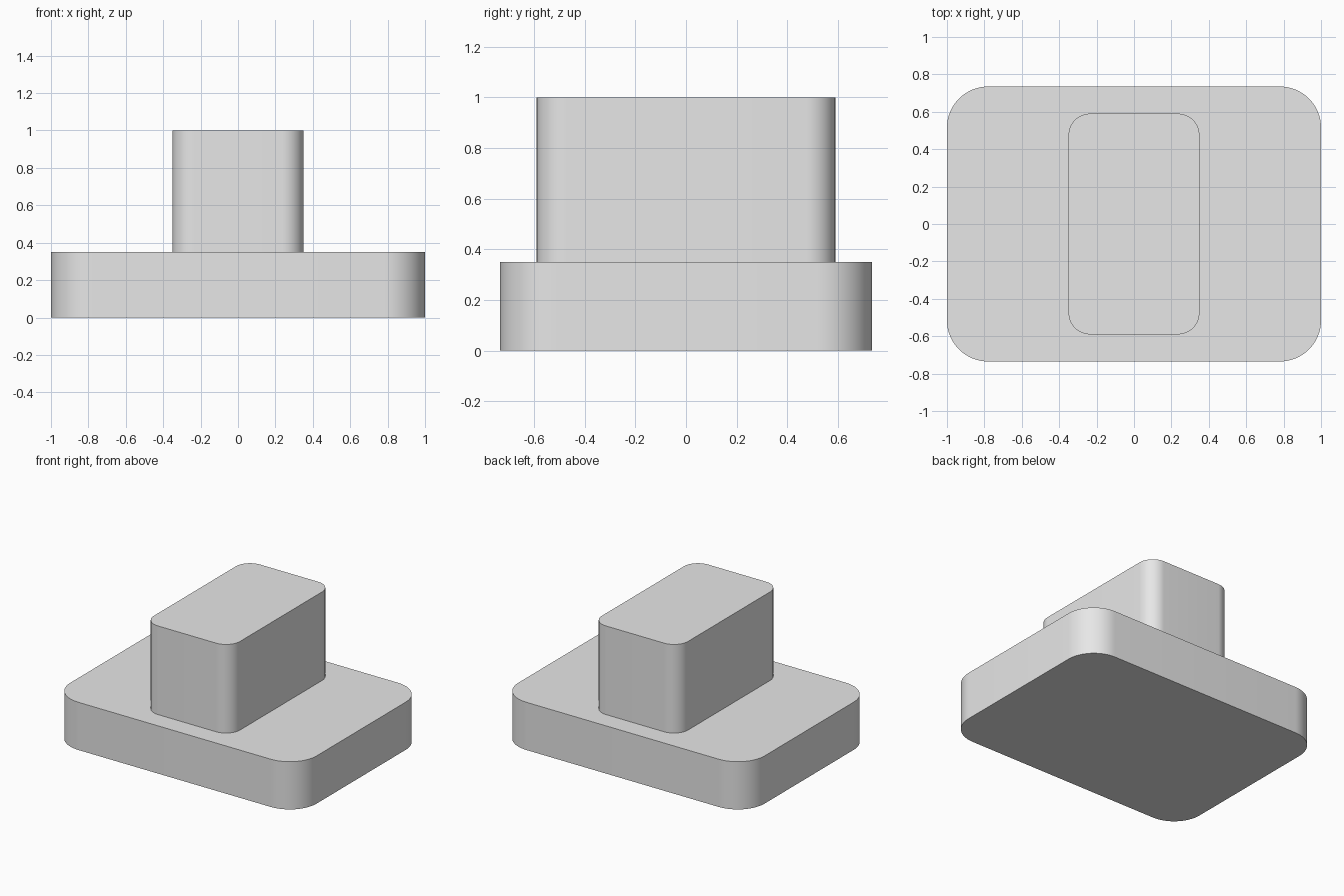
import bpy
import bmesh
from math import pi, radians, cos, sin

default = bpy.data.objects.get("Cube")
if default:
    bpy.data.objects.remove(default, do_unlink=True)

grey = bpy.data.materials.new("light_grey")
grey.use_nodes = True
colour = (0.8, 0.8, 0.8, 1)
grey.diffuse_color = colour
grey.node_tree.nodes["Principled BSDF"].inputs["Base Color"].default_value = colour


def rounded_slab(name, half_x, half_y, bottom, top, radius, steps=16):
    """Extrude a rounded rectangle from bottom to top."""
    bm = bmesh.new()
    outline = []
    for corner, (sx, sy) in enumerate([(1, 1), (-1, 1), (-1, -1), (1, -1)]):
        for i in range(steps + 1):
            a = (corner + i / steps) * pi / 2
            x = sx * (half_x - radius) + radius * cos(a)
            y = sy * (half_y - radius) + radius * sin(a)
            outline.append(bm.verts.new((x, y, bottom)))
    base = bm.faces.new(outline)
    extruded = bmesh.ops.extrude_face_region(bm, geom=[base], use_keep_orig=True)
    lifted = [v for v in extruded["geom"] if isinstance(v, bmesh.types.BMVert)]
    bmesh.ops.translate(bm, verts=lifted, vec=(0, 0, top - bottom))
    bmesh.ops.recalc_face_normals(bm, faces=bm.faces)
    mesh = bpy.data.meshes.new(name)
    bm.to_mesh(mesh)
    bm.free()
    mesh.materials.append(grey)
    obj = bpy.data.objects.new(name, mesh)
    bpy.context.collection.objects.link(obj)
    bpy.ops.object.select_all(action="DESELECT")
    obj.select_set(True)
    bpy.context.view_layer.objects.active = obj
    bpy.ops.object.shade_smooth_by_angle(angle=radians(30))
    return obj


# Wide base plate and the narrow block standing on it
rounded_slab("base_plate", 1.0, 0.735, 0.0, 0.35, 0.22)
rounded_slab("upper_block", 0.35, 0.59, 0.35, 1.0, 0.115)
